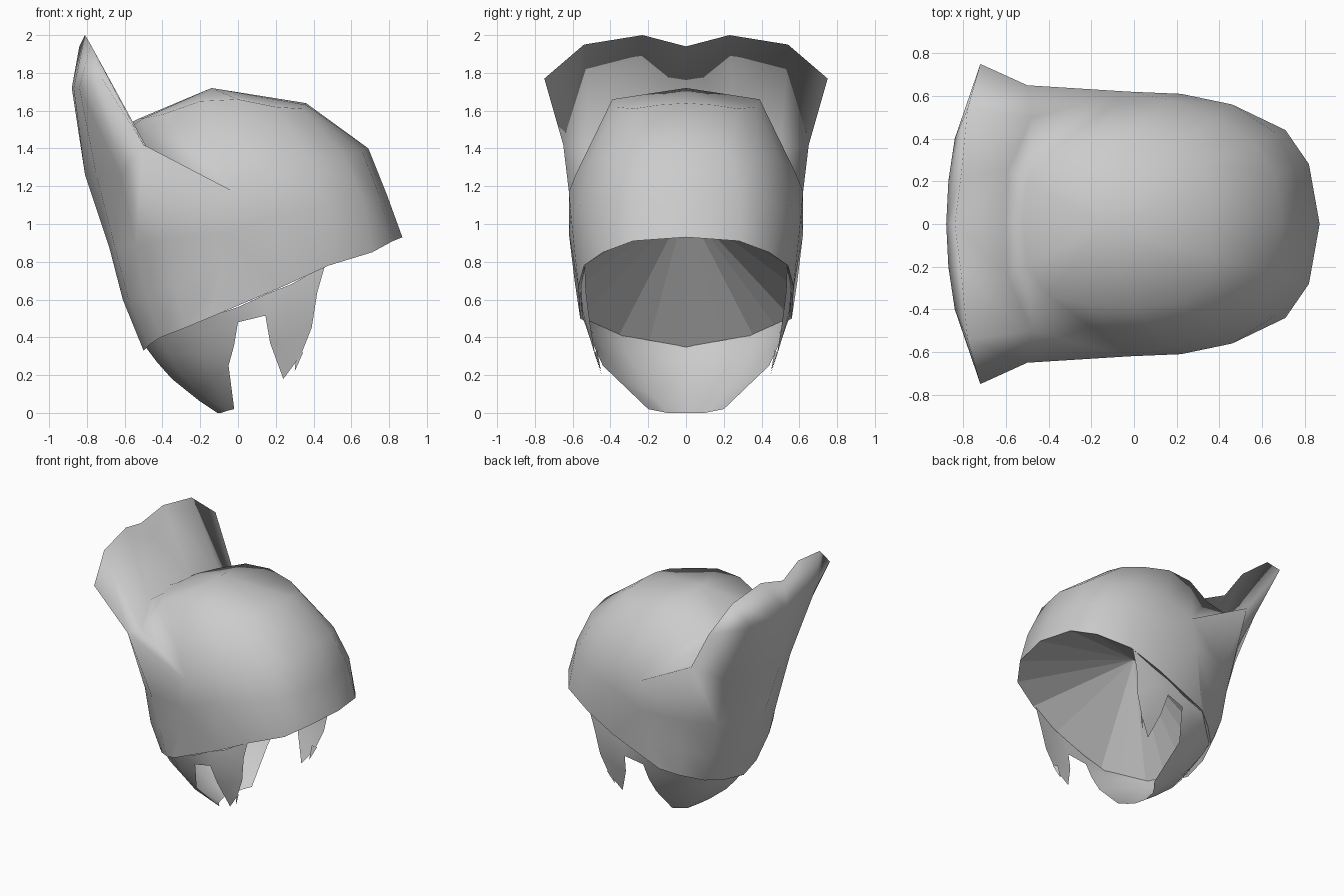
import bpy
import bmesh
from mathutils import Vector

default_cube = bpy.data.objects.get("Cube")
if default_cube:
    bpy.data.objects.remove(default_cube, do_unlink=True)

# One plain grey for every part
grey = bpy.data.materials.new("plain grey")
grey.use_nodes = True
grey_colour = (.6, .6, .6, 1)
grey.diffuse_color = grey_colour
grey.node_tree.nodes["Principled BSDF"].inputs["Base Color"].default_value = grey_colour


def add_strip(mesh, lower_row, upper_row):
    """Bridge two rows of points with quads, or triangles where points coincide."""
    for index in range(min(len(lower_row), len(upper_row)) - 1):
        corners = [lower_row[index], lower_row[index + 1],
                   upper_row[index + 1], upper_row[index]]
        unique = list(dict.fromkeys(corners))
        if len(unique) > 2:
            mesh.faces.new([mesh.verts.new(point) for point in unique])


def build_part(name, strips, inside, smooth=True):
    """Make a symmetric part from half-width strips, facing away from a point inside."""
    mesh = bmesh.new()
    for rows in strips:
        for lower_row, upper_row in zip(rows, rows[1:]):
            add_strip(mesh, lower_row, upper_row)
    bmesh.ops.remove_doubles(mesh, verts=mesh.verts[:], dist=.002)
    everything = mesh.verts[:] + mesh.edges[:] + mesh.faces[:]
    bmesh.ops.mirror(mesh, geom=everything, axis='Y', merge_dist=.002)
    bmesh.ops.remove_doubles(mesh, verts=mesh.verts[:], dist=.002)
    bmesh.ops.recalc_face_normals(mesh, faces=mesh.faces[:])
    facing = sum(face.normal.dot(face.calc_center_median() - Vector(inside)) * face.calc_area()
                 for face in mesh.faces)
    if facing < 0:
        bmesh.ops.reverse_faces(mesh, faces=mesh.faces[:])
    data = bpy.data.meshes.new(name)
    mesh.to_mesh(data)
    mesh.free()
    data.materials.append(grey)
    if smooth:
        data.shade_smooth()
    part = bpy.data.objects.new(name, data)
    bpy.context.collection.objects.link(part)


# Shared corners of the flared collar
wing_end = (-.02, .62, 1.17)
wing_bend = (-.5, .65, 1.42)
wing_tip = (-.72, .75, 1.77)

# Back shell rising from the rim to the crest, centre line outwards
back_rim = [(-.5, 0, .33), (-.47, .2, .36), (-.41, .36, .4), (-.28, .48, .45), (-.16, .56, .5)]
back_shell = [
    back_rim,
    [(-.61, 0, .6), (-.58, .2, .6), (-.49, .38, .62), (-.33, .5, .66), (-.11, .59, .7)],
    [(-.68, 0, .87), (-.65, .2, .87), (-.54, .38, .88), (-.37, .54, .92), (-.06, .62, .95)],
    [(-.81, 0, 1.26), (-.75, .22, 1.26), (-.62, .41, 1.26), wing_bend, wing_end],
    [(-.88, 0, 1.72), (-.87, .2, 1.72), (-.84, .4, 1.72), wing_tip],
    [(-.84, 0, 1.94), (-.81, .23, 2), (-.78, .54, 1.95), wing_tip],
]

# Front of the crest, sloping down from its top edge to the dome
crest_foot = [(-.6, 0, 1.52), (-.59, .25, 1.5), (-.48, .5, 1.4)]
crest_front = [back_shell[-1], crest_foot + [wing_bend]]
wing_side = [[wing_tip, wing_tip], [wing_bend, crest_foot[-1]], [wing_end, wing_end]]

# Dome rings, running from the brow tip round to the back
front_rim = [(.87, 0, .93), (.82, .28, .91), (.71, .44, .85), (.48, .54, .78),
             (.24, .57, .67), back_rim[-1]]
crown = (-.14, 0, 1.72)
dome_top = [(.36, 0, 1.64), (.36, .15, 1.63), (.34, .28, 1.61), (.2, .37, 1.62), (0, .39, 1.66),
            (-.2, .38, 1.65), (-.4, .33, 1.58), (-.5, .2, 1.56), (-.52, 0, 1.56)]
dome = [
    front_rim,
    [(.79, 0, 1.15), (.75, .28, 1.15), (.66, .43, 1.13), (.46, .56, 1.1),
     (.22, .61, 1.05), back_shell[2][-1]],
    [(.69, 0, 1.4), (.66, .23, 1.38), (.56, .38, 1.36), (.38, .5, 1.34),
     (.16, .58, 1.27), wing_end] + crest_foot[::-1],
    dome_top,
    [crown] * len(dome_top),
]
build_part("helmet_shell", [back_shell, crest_front, wing_side[1:], dome], (0, 0, 1))

# Faceted hollow under the helmet
whole_rim = front_rim + back_rim[-2::-1]
hollow_apex = (0, 0, 1.1)
build_part("helmet_hollow", [[whole_rim, [hollow_apex] * len(whole_rim)]],
           (0, 0, 2), smooth=False)

# Rounded guard below the back rim
guard_corner = (0, .55, .56)
notch_corner = (0, .53, .48)
neck_guard = [
    [(-.49, 0, .35), (-.41, .34, .41), (-.18, .54, .5), guard_corner],
    [(-.43, 0, .27), (-.37, .31, .32), (-.19, .49, .42), notch_corner],
    [(-.35, 0, .18), (-.31, .25, .22), (-.18, .42, .3), (-.02, .49, .36)],
    [(-.2, 0, .06), (-.19, .18, .09), (-.14, .33, .17), (-.05, .44, .25)],
    [(-.11, 0, 0), (-.09, .1, 0), (-.06, .15, .01), (-.02, .2, .02)],
]

# Pointed cheek pieces, continuing the guard forwards
cheek_top = [guard_corner, (.15, .56, .63), (.28, .555, .68), (.46, .535, .78)]
cheek_middle = [notch_corner, (.145, .55, .515), (.28, .55, .55), (.42, .53, .64)]
cheek_point = [
    cheek_middle[1:],
    [(.17, .5, .37), (.28, .51, .4), (.39, .505, .45)],
    [(.24, .44, .18), (.285, .46, .24), (.33, .48, .3)],
]
second_spike = [[(.3, .45, .22), (.31, .47, .33)], [(.345, .485, .32), (.345, .485, .32)]]
build_part("neck_guard", [neck_guard, [cheek_top, cheek_middle], cheek_point, second_spike],
           (0, 0, .6))
